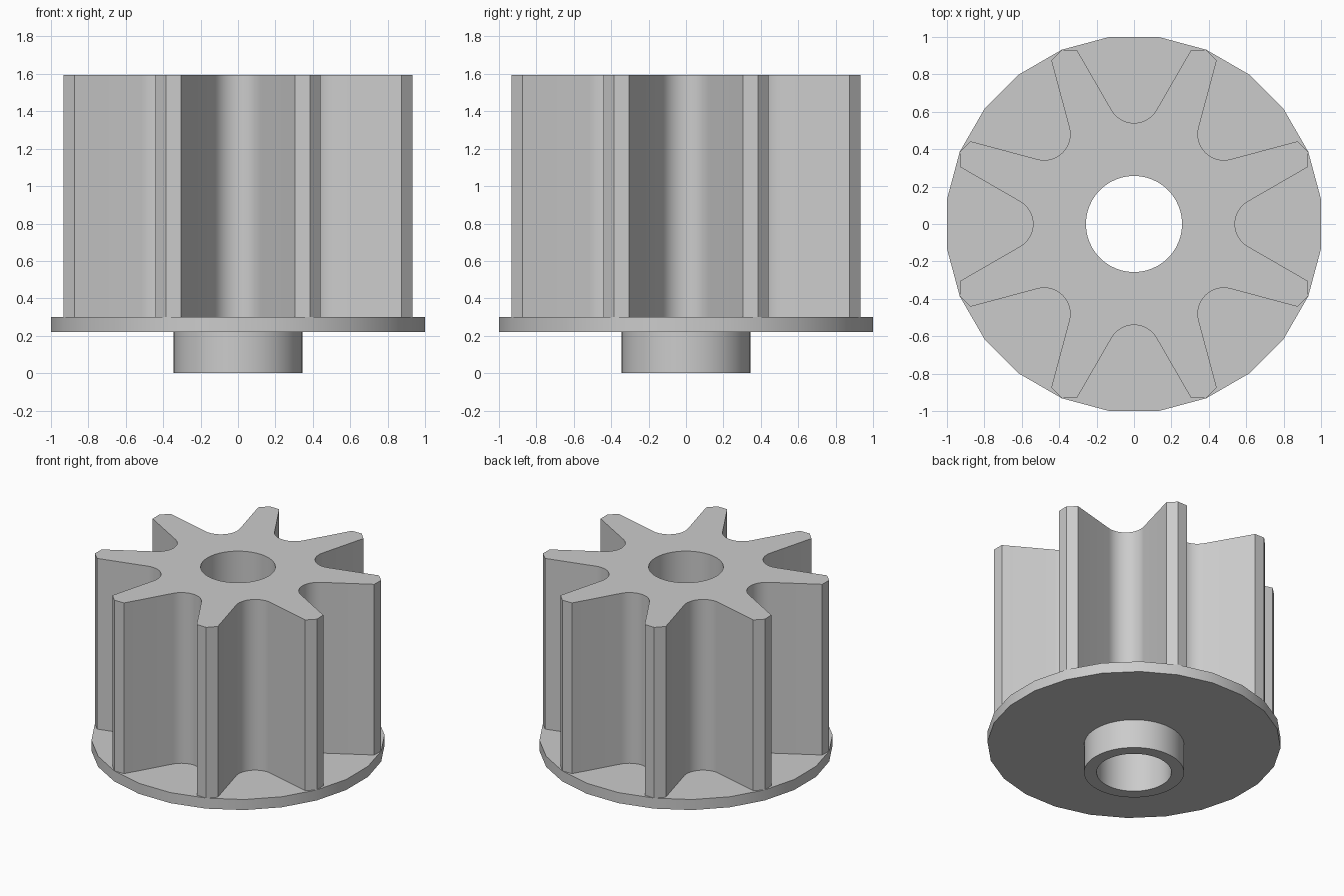
import bpy
import bmesh
from math import sin, cos, pi, radians, sqrt

cube = bpy.data.objects.get("Cube")
if cube:
    bpy.data.objects.remove(cube, do_unlink=True)

GREY = (0.6, 0.6, 0.6, 1.0)
BORE_R, HUB_R, FLANGE_R = 0.257, 0.344, 1 / cos(pi / 24)
HUB_TOP, FLANGE_TOP, TOP = 0.22, 0.30, 1.595
TEETH = 8

grey = bpy.data.materials.new("plain grey")
grey.use_nodes = True
grey.diffuse_color = GREY
grey.node_tree.nodes["Principled BSDF"].inputs["Base Color"].default_value = GREY


def circle(radius, count, offset=0.0):
    steps = [offset + 2 * pi * i / count for i in range(count)]
    return [(radius * cos(a), radius * sin(a)) for a in steps]


def gear_outline():
    """One rounded valley with its tooth tip, repeated around the axis."""
    root, tip_x, tip_y = 0.54, 0.305, 0.93
    apex = tip_y - tip_x * sqrt(3)        # where the 60 degree flanks meet
    r = root - apex                       # fillet tangent to both flanks
    centre, arc = root + r, 14
    valley = [(-tip_x, tip_y)]
    for i in range(arc + 1):
        a = radians(210 + 120 * i / arc)
        valley.append((r * cos(a), centre + r * sin(a)))
    valley.append((tip_x, tip_y))
    # ridge of the pointed tooth tip
    ridge = pi / 2 - pi / TEETH
    valley.append((FLANGE_R * cos(ridge), FLANGE_R * sin(ridge)))
    points = []
    for k in range(TEETH):
        c, s = cos(2 * pi * k / TEETH), sin(2 * pi * k / TEETH)
        # clockwise order, matching the valley's left-to-right direction
        points += [(x * c + y * s, y * c - x * s) for x, y in valley]
    return points


def bored_prism(name, outline, bottom, top, caps):
    """Upright prism with the shaft bore; caps lists the heights to close."""
    bm = bmesh.new()
    cap_edges = {bottom: [], top: []}
    for loop in (outline, circle(BORE_R, 48)):
        rings = {z: [bm.verts.new((x, y, z)) for x, y in loop]
                 for z in (bottom, top)}
        low, high = rings[bottom], rings[top]
        for i in range(len(loop)):
            j = (i + 1) % len(loop)
            bm.faces.new((low[i], low[j], high[j], high[i]))
            for z, ring in rings.items():
                cap_edges[z].append(bm.edges.get((ring[i], ring[j])))
    for z in caps:
        bmesh.ops.triangle_fill(bm, use_beauty=True, use_dissolve=False,
                                edges=cap_edges[z], normal=(0, 0, 1))
    bmesh.ops.recalc_face_normals(bm, faces=bm.faces)
    # walls and caps must face away from the solid
    wall = min(bm.faces, key=lambda f: -f.calc_center_median().xy.length
               if abs(f.normal.z) < 0.5 else 0)
    if wall.normal.xy.dot(wall.calc_center_median().xy) < 0:
        bmesh.ops.reverse_faces(bm, faces=bm.faces)
    mesh = bpy.data.meshes.new(name)
    bm.to_mesh(mesh)
    bm.free()
    mesh.materials.append(grey)
    obj = bpy.data.objects.new(name, mesh)
    bpy.context.collection.objects.link(obj)
    bpy.ops.object.select_all(action="DESELECT")
    obj.select_set(True)
    bpy.context.view_layer.objects.active = obj
    bpy.ops.object.shade_smooth_by_angle(angle=radians(30))


# Hub collar, base flange and toothed rotor
bored_prism("hub_collar", circle(HUB_R, 48), 0.0, HUB_TOP, [0.0])
bored_prism("base_flange", circle(FLANGE_R, 24, pi / 24), HUB_TOP, FLANGE_TOP,
            [HUB_TOP, FLANGE_TOP])
bored_prism("toothed_rotor", gear_outline(), FLANGE_TOP, TOP, [TOP])
